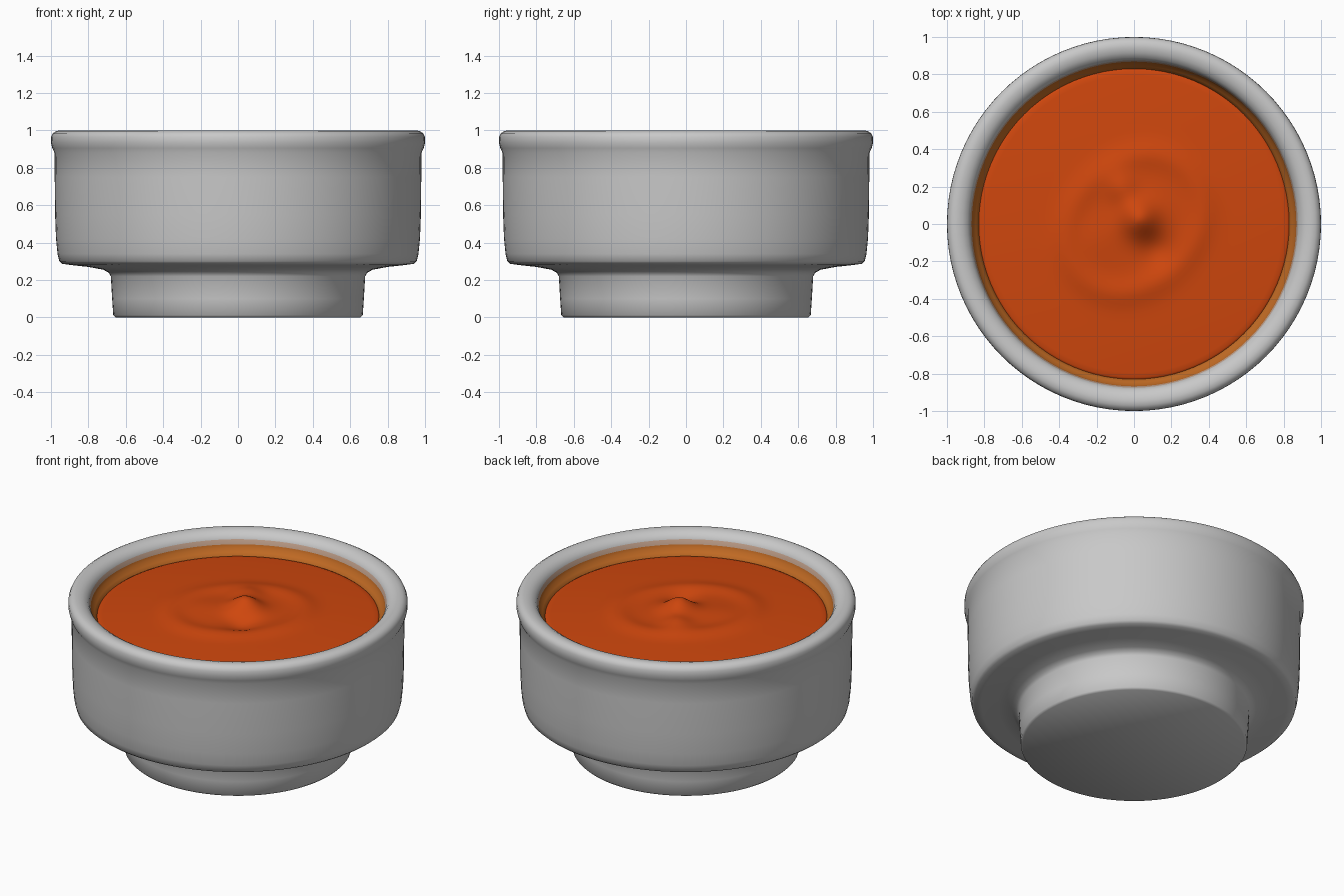
import bpy, bmesh, math

if "Cube" in bpy.data.objects:
    bpy.data.objects.remove(bpy.data.objects["Cube"])


def material(name, rgb):
    m = bpy.data.materials.new(name)
    m.diffuse_color = (*rgb, 1)
    m.use_nodes = True
    m.node_tree.nodes["Principled BSDF"].inputs["Base Color"].default_value = m.diffuse_color
    return m


GREY = material("stoneware grey", (0.58, 0.58, 0.58))
TAN = material("pale soup film", (0.56, 0.37, 0.27))
BROWN = material("dried soup brown orange", (0.55, 0.15, 0.018))
ORANGE = material("soup orange", (0.62, 0.062, 0.004))


def lathe(name, profile, segments, mats, height=None, pick=None):
    """Revolve (radius, z) points; the first and last points close on the axis."""
    bm = bmesh.new()
    rings = []
    for r, z in profile:
        if r == 0:
            rings.append([bm.verts.new((0, 0, z))] * segments)
        else:
            rings.append([bm.verts.new((r * math.cos(2 * math.pi * i / segments),
                                        r * math.sin(2 * math.pi * i / segments), z))
                          for i in range(segments)])
    for a, b in zip(rings, rings[1:]):
        for i in range(segments):
            j = (i + 1) % segments
            bm.faces.new(list(dict.fromkeys((a[i], a[j], b[j], b[i]))))
    if height:
        for v in bm.verts:
            v.co.z += height(v.co.x, v.co.y)
    bmesh.ops.recalc_face_normals(bm, faces=bm.faces)
    if pick:
        for f in bm.faces:
            f.material_index = pick(f.calc_center_median())
    me = bpy.data.meshes.new(name)
    bm.to_mesh(me)
    bm.free()
    for m in mats:
        me.materials.append(m)
    ob = bpy.data.objects.new(name, me)
    bpy.context.collection.objects.link(ob)
    bpy.ops.object.select_all(action='DESELECT')
    ob.select_set(True)
    bpy.context.view_layer.objects.active = ob
    bpy.ops.object.shade_smooth_by_angle(angle=math.radians(50))
    return ob


# Bowl: foot, flared underside, straight wall, rolled rim, inner wall and floor
bowl_profile = [
    (0, 0), (0.655, 0), (0.667, 0.012), (0.673, 0.10), (0.68, 0.22), (0.692, 0.24),
    (0.72, 0.255), (0.80, 0.27), (0.90, 0.281), (0.94, 0.287), (0.955, 0.30),
    (0.965, 0.34), (0.973, 0.42), (0.978, 0.55), (0.98, 0.75), (0.981, 0.88),
    (0.993, 0.905), (1.0, 0.935), (0.999, 0.965), (0.99, 0.985), (0.97, 0.997),
    (0.945, 1.0), (0.915, 0.993), (0.89, 0.978), (0.875, 0.955), (0.868, 0.925),
    (0.862, 0.905), (0.845, 0.885), (0.83, 0.865), (0.82, 0.80), (0.80, 0.45),
    (0.70, 0.38), (0, 0.37)]


def bowl_colour(c):
    r = math.hypot(c.x, c.y)
    if r > 0.873 or c.z < 0.3:
        return 0
    return 1 if c.z > 0.92 else 2


lathe("bowl", bowl_profile, 96, [GREY, TAN, BROWN], pick=bowl_colour)


# Soup: gently domed surface with a swirl and a small peak in the middle
def bump(x, y, cx, cy, width, h):
    return h * math.exp(-((x - cx) ** 2 + (y - cy) ** 2) / width ** 2)


def soup_height(x, y):
    r, a = math.hypot(x, y), math.atan2(y, x)
    z = 0.035 * max(0, 1 - (r / 0.82) ** 2)
    z += 0.016 * math.exp(-((r - 0.36 - 0.04 * math.sin(2 * a)) / 0.07) ** 2)
    z += bump(x, y, 0.03, 0.03, 0.10, 0.08)
    z += bump(x, y, -0.07, 0.20, 0.09, 0.035)
    z += bump(x, y, -0.20, -0.08, 0.14, 0.012)
    z -= bump(x, y, 0.12, -0.14, 0.10, 0.03)
    return z


soup_profile = [(0, 0.87)] + [(0.82 * i / 32, 0.87) for i in range(1, 33)]
soup_profile += [(0.832, 0.864), (0.838, 0.85)]
lathe("soup", soup_profile, 96, [ORANGE], height=soup_height)
